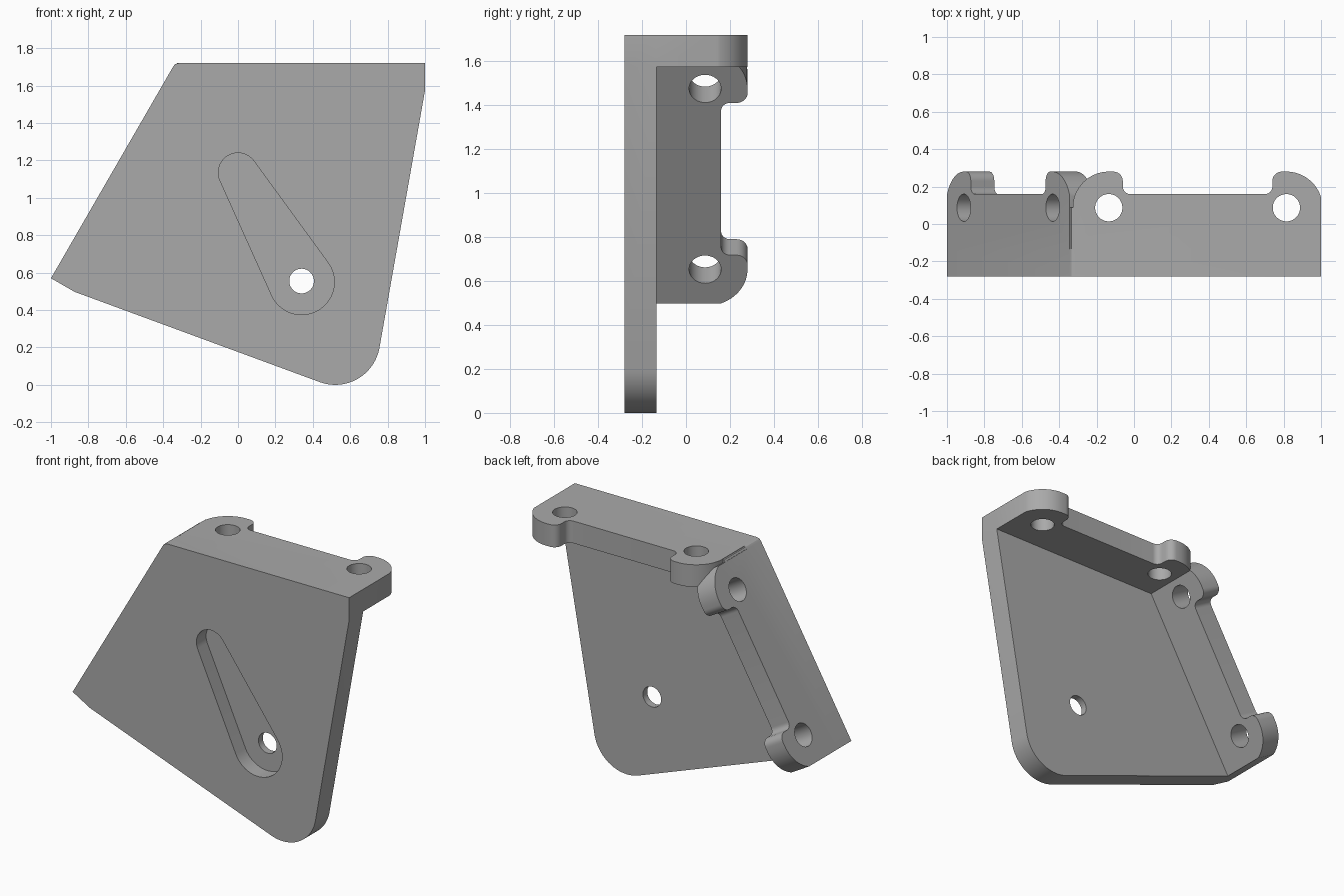
import bpy, bmesh
from math import sin, cos, acos, radians, pi
from mathutils import Vector

cube = bpy.data.objects.get("Cube")
if cube:
    bpy.data.objects.remove(cube)

grey = bpy.data.materials.new("plain grey")
grey.use_nodes = True
color = (0.4, 0.4, 0.4, 1)
grey.diffuse_color = color
grey.node_tree.nodes["Principled BSDF"].inputs["Base Color"].default_value = color

X, Y, Z = Vector((1, 0, 0)), Vector((0, 1, 0)), Vector((0, 0, 1))
FRONT, BACK, RIM = -0.28, -0.135, 0.16     # depth of plate faces and flange edge
THICK = 0.145
HOLE_Y, HOLE_R, EAR_R = 0.087, 0.073, 0.193


def arc(cx, cy, r, a0, a1, n=12):
    """Points on an arc, angles in radians."""
    return [(cx + r * cos(a0 + (a1 - a0) * i / n),
             cy + r * sin(a0 + (a1 - a0) * i / n)) for i in range(n + 1)]


def circle(cx, cy, r):
    return arc(cx, cy, r, 0, 2 * pi, 48)[:-1]


def prism(name, pts, origin, u, v, along):
    """Extrude a flat outline, drawn on axes u and v, by the vector along."""
    bm = bmesh.new()
    face = bm.faces.new([bm.verts.new(origin + u * a + v * b) for a, b in pts])
    ext = bmesh.ops.extrude_face_region(bm, geom=[face])
    bmesh.ops.translate(bm, vec=along,
                        verts=[g for g in ext["geom"] if isinstance(g, bmesh.types.BMVert)])
    bmesh.ops.recalc_face_normals(bm, faces=bm.faces)
    mesh = bpy.data.meshes.new(name)
    bm.to_mesh(mesh)
    bm.free()
    mesh.materials.append(grey)
    obj = bpy.data.objects.new(name, mesh)
    bpy.context.collection.objects.link(obj)
    return obj


def combine(target, other, operation):
    mod = target.modifiers.new(operation.lower(), "BOOLEAN")
    mod.operation, mod.solver, mod.object = operation, "EXACT", other
    bpy.context.view_layer.objects.active = target
    bpy.ops.object.modifier_apply(modifier=mod.name)
    bpy.data.objects.remove(other)


def ear(c, end):
    """Rounded mounting ear around hole c, from the flange end inwards."""
    pts = arc(c, HOLE_Y, EAR_R, acos((end - c) / EAR_R), pi / 2, 16)
    pts += arc(c - 0.025, HOLE_Y + EAR_R - 0.05, 0.05, pi / 2, pi, 8)
    pts += arc(c - 0.115, RIM + 0.04, 0.04, 0, -pi / 2, 8)
    return pts


def flange_outline(lo, hi, c1, c2):
    left = [(-x, y) for x, y in ear(-c1, -lo)]
    return [(lo, BACK), (hi, BACK)] + ear(c2, hi) + left[::-1]


# Main plate with a rounded lower corner and a small bend at the top left
slope = Vector((cos(radians(60)), 0, sin(radians(60))))
inward = Vector((slope.z, 0, -slope.x))
tip = Vector((-1, 0, 0.57))
heel = tip + inward * THICK
outline = [(tip.x, tip.z), (heel.x, heel.z)]
outline += arc(0.52, 0.24, 0.24, radians(250), radians(350), 24)
outline += [(1, 1.575), (1, 1.72), (-0.315, 1.72), (-0.335, 1.715)]
bend = tip + slope * 1.31
outline.append((bend.x, bend.z))
bracket = prism("angle_bracket", outline, Y * FRONT, X, Z, Y * (BACK - FRONT))

# Two drilled flanges: along the top and down the sloping side
top_holes, side_holes = (-0.135, 0.815), (0.18, 1.13)
top_origin = Z * 1.575
flanges = [
    ("top_flange", -0.327, 1, top_holes, top_origin, X, Z),
    ("side_flange", 0, 1.31, side_holes, tip, slope, inward),
]
for name, lo, hi, holes, origin, axis, normal in flanges:
    part = prism(name, flange_outline(lo, hi, *holes), origin, axis, Y, normal * THICK)
    combine(bracket, part, "UNION")

# Filler closing the outside of the bend
corner = [(-0.343, 1.704), (-0.335, 1.715), (-0.315, 1.719), (-0.3, 1.66), (-0.33, 1.66)]
filler = prism("bend_filler", corner, Y * (BACK - 0.02), X, Z, Y * (HOLE_Y - BACK + 0.02))
combine(bracket, filler, "UNION")

# Flange holes
for name, lo, hi, holes, origin, axis, normal in flanges:
    for c in holes:
        drill = prism("drill", circle(c, HOLE_Y, HOLE_R), origin - normal * 0.03,
                      axis, Y, normal * (THICK + 0.06))
        combine(bracket, drill, "DIFFERENCE")

# Teardrop pocket in the front face and the pivot hole through its floor
small, big = Vector((0, 1.135)), Vector((0.34, 0.55))
r_small, r_big = 0.105, 0.175
gap = small - big
heading = Vector((1, 0)).angle_signed(gap) * -1
spread = acos((r_big - r_small) / gap.length)
teardrop = arc(*small, r_small, heading - spread, heading + spread, 20)
teardrop += arc(*big, r_big, heading + spread, heading + 2 * pi - spread, 28)
pocket = prism("pocket", teardrop, Y * (FRONT - 0.05), X, Z, Y * 0.15)
combine(bracket, pocket, "DIFFERENCE")
pivot = prism("pivot", circle(0.34, 0.555, 0.066), Y * (FRONT - 0.05), X, Z, Y * 0.25)
combine(bracket, pivot, "DIFFERENCE")

# Smooth curved walls, keep corners crisp
bpy.ops.object.select_all(action="DESELECT")
bracket.select_set(True)
bpy.context.view_layer.objects.active = bracket
bpy.ops.object.shade_smooth_by_angle(angle=radians(25))
